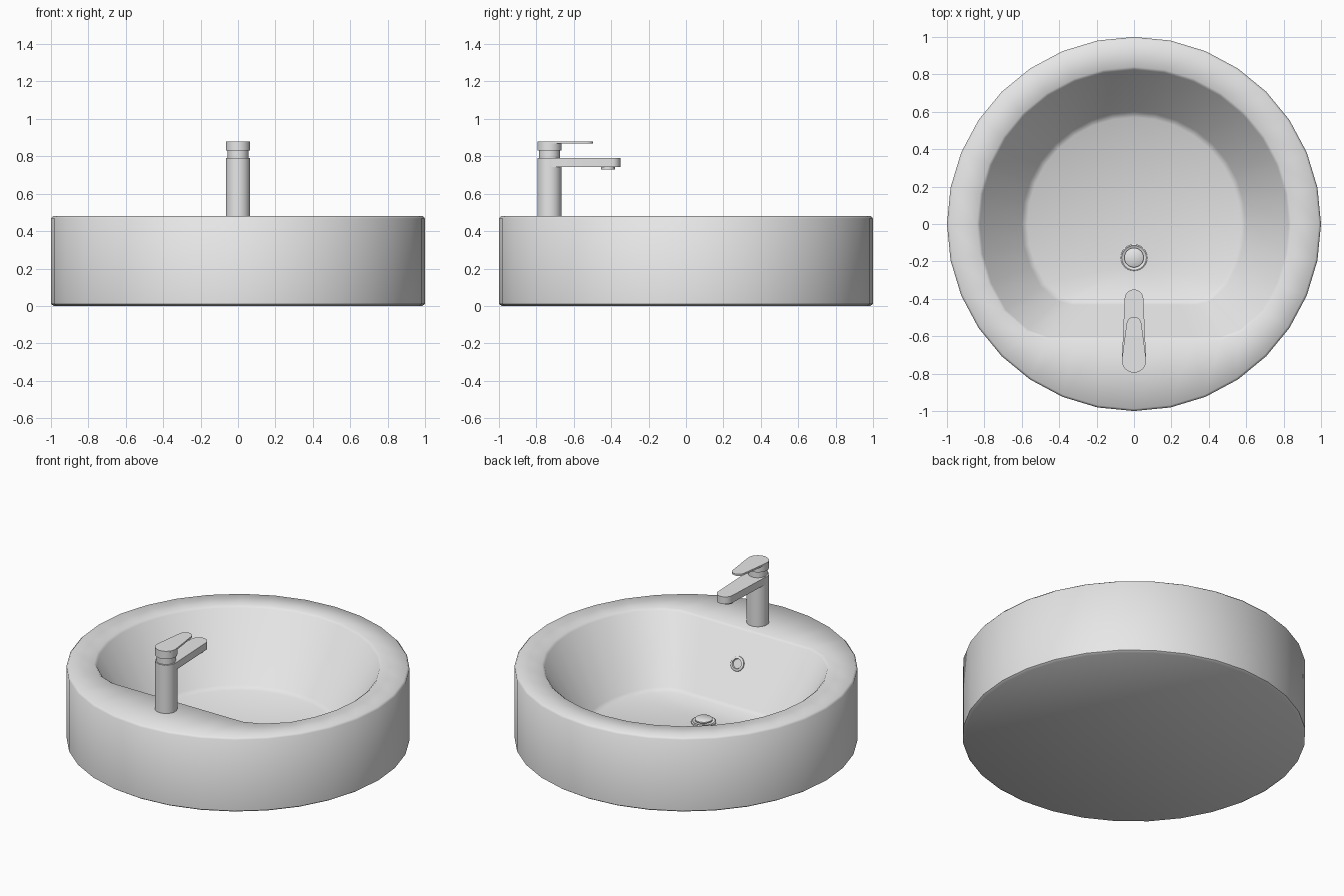
import bpy, bmesh, math
from mathutils import Vector, Matrix

if "Cube" in bpy.data.objects:
    bpy.data.objects.remove(bpy.data.objects["Cube"])

ceramic = bpy.data.materials.new("light grey")
ceramic.diffuse_color = (0.8, 0.8, 0.8, 1)
ceramic.use_nodes = True
ceramic.node_tree.nodes["Principled BSDF"].inputs["Base Color"].default_value = ceramic.diffuse_color


def loft(name, rings, angle, matrix=None):
    """Skin a stack of equal-length point rings and cap both ends."""
    bm = bmesh.new()
    vs = [[bm.verts.new(p) for p in ring] for ring in rings]
    n = len(vs[0])
    for a, b in zip(vs, vs[1:]):
        for i in range(n):
            j = (i + 1) % n
            bm.faces.new((a[i], a[j], b[j], b[i]))
    bm.faces.new(vs[0][::-1])
    bm.faces.new(vs[-1])
    bmesh.ops.recalc_face_normals(bm, faces=bm.faces)
    if matrix:
        bm.transform(matrix)
    me = bpy.data.meshes.new(name)
    bm.to_mesh(me)
    bm.free()
    me.materials.append(ceramic)
    ob = bpy.data.objects.new(name, me)
    bpy.context.collection.objects.link(ob)
    bpy.ops.object.select_all(action='DESELECT')
    ob.select_set(True)
    bpy.context.view_layer.objects.active = ob
    bpy.ops.object.shade_smooth_by_angle(angle=math.radians(angle))
    return ob


def circle(r, z, y=0, n=32):
    return [(r * math.cos(2 * math.pi * i / n), y + r * math.sin(2 * math.pi * i / n), z)
            for i in range(n)]


def d_ring(r, flat, z):
    """Circle with its front side cut straight at y = -flat, corners eased."""
    pts = []
    for i in range(32):
        k = 0.97 if i in (20, 28) else 1
        a = 2 * math.pi * i / 32
        pts.append((k * r * math.cos(a), max(k * r * math.sin(a), -flat), z))
    return pts


def turned(name, profile, y=0, n=32, matrix=None):
    return loft(name, [circle(r, z, y, n) for r, z in profile], 40, matrix)


def tapered(y0, r0, y1, r1, z, n=12):
    """Outline around two circles: a tapered, round-ended plate."""
    t = math.asin((r0 - r1) / (y1 - y0))
    pts = []
    for y, r, a0, a1 in ((y1, r1, t, math.pi - t), (y0, r0, math.pi - t, 2 * math.pi + t)):
        for i in range(n + 1):
            a = a0 + (a1 - a0) * i / n
            pts.append((r * math.cos(a), y + r * math.sin(a), z))
    return pts


# basin: outer drum, rim, sloping D-shaped bowl and floor
loft("basin", [
    circle(0.985, 0), circle(1, 0.01), circle(1, 0.467), circle(0.988, 0.48),
    d_ring(0.84, 0.62, 0.48), d_ring(0.825, 0.604, 0.468),
    d_ring(0.60, 0.432, 0.075), d_ring(0.57, 0.408, 0.056),
    circle(0.06, 0.045, -0.18)], 50)

# drain: flange with raised plug
turned("drain_flange", [(0.073, 0.04), (0.073, 0.054), (0.066, 0.058), (0.056, 0.05)], -0.18)
turned("drain_plug", [(0.03, 0.045), (0.03, 0.06), (0.052, 0.062), (0.052, 0.07), (0.046, 0.075)], -0.18)

# overflow ring on the straight bowl wall
wall_normal = Vector((0, 0.393, 0.172)).normalized()
place = Matrix.Translation((0, -0.526, 0.29)) @ wall_normal.to_track_quat('Z', 'Y').to_matrix().to_4x4()
turned("overflow_ring", [(0.045, -0.01), (0.045, 0.008), (0.04, 0.012), (0.031, 0.012), (0.028, 0.003)],
       n=24, matrix=place)

# tap
Y = -0.73
turned("tap_body", [(0.065, 0.47), (0.065, 0.79)], Y)
turned("tap_neck", [(0.056, 0.785), (0.056, 0.835)], Y)
turned("tap_cap", [(0.065, 0.83), (0.065, 0.872)], Y)
loft("tap_lever", [tapered(Y, 0.065, -0.537, 0.04, z) for z in (0.869, 0.88)], 40)
loft("tap_spout", [tapered(Y, 0.0645, -0.4, 0.05, z) for z in (0.744, 0.791)], 40)
turned("spout_nozzle", [(0.037, 0.73), (0.037, 0.75)], -0.417, 24)
